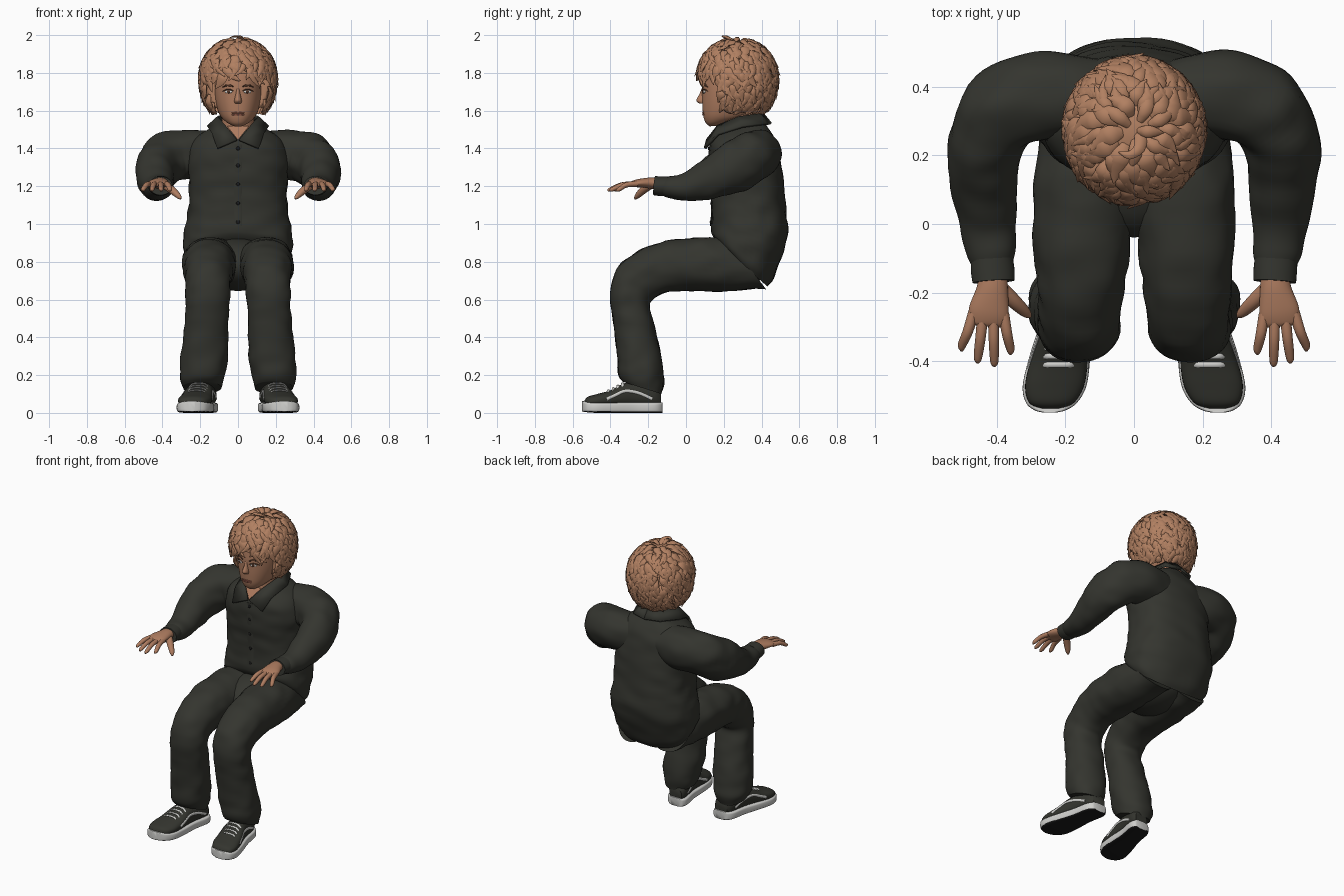
import bpy, bmesh, math, random
from mathutils import Vector as V, Matrix, noise
from mathutils.bvhtree import BVHTree

if "Cube" in bpy.data.objects:
    bpy.data.objects.remove(bpy.data.objects["Cube"])
random.seed(4)

def material(name, *rgb):
    m = bpy.data.materials.new(name)
    m.use_nodes = True
    m.diffuse_color = (*rgb, 1)
    bsdf = next(n for n in m.node_tree.nodes if n.type == 'BSDF_PRINCIPLED')
    bsdf.inputs["Base Color"].default_value = (*rgb, 1)
    return m

CLOTH = material("dark olive cloth", .034, .035, .028)
BLACK = material("black", .01, .01, .01)
SKIN = material("skin", .42, .2, .115)
HAIR = material("copper hair", .44, .215, .12)
WHITE = material("off white", .62, .62, .6)
BROWN = material("dark brown", .08, .035, .02)
LIP = material("lip", .32, .11, .075)

def finish(name, bm, *mats):
    bm.normal_update()
    bmesh.ops.recalc_face_normals(bm, faces=bm.faces[:])
    me = bpy.data.meshes.new(name)
    bm.to_mesh(me)
    bm.free()
    ob = bpy.data.objects.new(name, me)
    bpy.context.collection.objects.link(ob)
    for m in mats:
        me.materials.append(m)
    bpy.ops.object.select_all(action='DESELECT')
    ob.select_set(True)
    bpy.context.view_layer.objects.active = ob
    bpy.ops.object.shade_smooth_by_angle(angle=math.radians(50))
    return ob

def spline(a, b, c, d, t):
    return .5 * (2*b + (c-a)*t + (2*a-5*b+4*c-d)*t*t + (3*b-a-3*c+d)*t**3)

def skin(bm, secs, n=32, steps=6, e=2, wrinkle=0):
    """Smooth closed surface through sections of (centre, half axis u, half axis v)."""
    power = lambda x: math.copysign(abs(x) ** (2 / e), x)
    rings, last = [], len(secs) - 1
    for i in range(last):
        ctrl = [secs[max(0, min(last, i + k))] for k in (-1, 0, 1, 2)]
        for k in range(steps + (i == last - 1)):
            c, u, v = [spline(*[s[j] for s in ctrl], k / steps) for j in range(3)]
            ring = []
            for a in range(n):
                a *= math.tau / n
                off = u * power(math.cos(a)) + v * power(math.sin(a))
                p = c + off
                if wrinkle:
                    p += off * wrinkle * noise.noise(V((p.x * 7, p.y * 13, p.z * 15)))
                ring.append(bm.verts.new(p))
            rings.append(ring)
    for r, s in zip(rings, rings[1:]):
        for k in range(n):
            bm.faces.new((r[k], r[k-1], s[k-1], s[k]))
    bm.faces.new(rings[0])
    bm.faces.new(rings[-1])

def loft(name, secs, mat, **kw):
    bm = bmesh.new()
    skin(bm, secs, **kw)
    return finish(name, bm, mat)

def slices(rows, s=1):
    """Rows of centre x, front y z, back y z, half width."""
    return [(V((s*x, (yf+yb)/2, (zf+zb)/2)), V((0, (yf-yb)/2, (zf-zb)/2)), V((w, 0, 0)))
            for x, yf, zf, yb, zb, w in rows]

def tube(rows, s=1, up=V((0, 0, 1))):
    """Rows of x, y, z, half width across, half height."""
    pts, out = [V((s*r[0], r[1], r[2])) for r in rows], []
    for i, r in enumerate(rows):
        t = (pts[min(i+1, len(pts)-1)] - pts[max(i-1, 0)]).normalized()
        side = t.cross(up).normalized()
        out.append((pts[i], side * r[3], side.cross(t) * r[4]))
    return out

def blob(name, loc, size, mat, turn=0):
    bm = bmesh.new()
    place = Matrix.LocRotScale(V(loc), Matrix.Rotation(turn, 3, 'Z'), V(size))
    bmesh.ops.create_uvsphere(bm, u_segments=20, v_segments=12, radius=1, matrix=place)
    finish(name, bm, mat)

def projector(ob):
    """Find the frontmost y of an object at a given x and z."""
    tree = BVHTree.FromPolygons([v.co for v in ob.data.vertices], [p.vertices for p in ob.data.polygons])
    return lambda x, z: tree.ray_cast(V((x + .0003, -2, z)), V((0, 1, 0)))[0].y

# Shirt body with slanted hem, placket and buttons
chest = projector(loft("shirt_body", slices([
    (0, .17, .90, .43, .67, .26), (0, .14, .94, .47, .73, .285), (0, .135, .98, .535, .92, .285),
    (0, .135, 1.1, .53, 1.08, .262), (0, .13, 1.22, .515, 1.25, .26), (0, .12, 1.35, .485, 1.4, .265),
    (0, .13, 1.43, .455, 1.48, .22), (0, .16, 1.48, .42, 1.53, .14), (0, .18, 1.5, .41, 1.545, .1)]),
    CLOTH, n=56, e=2.4, wrinkle=.04))
loft("button_placket", tube([(0, chest(0, z), z, .022, .004) for z in (1.42, 1.3, 1.2, 1.1, .99)],
                            up=V((0, 1, 0))), CLOTH, n=8)
for z in (1.01, 1.11, 1.21, 1.31, 1.4):
    blob("shirt_button", (0, chest(0, z) - .004, z), (.01, .005, .01), BLACK)

# Neck, open throat and trouser seat
loft("neck", slices([(0, .155, 1.44, .36, 1.5, .08), (0, .17, 1.52, .385, 1.55, .085),
                     (0, .19, 1.62, .38, 1.62, .08)]), SKIN)
bm = bmesh.new()
bm.faces.new([bm.verts.new(p) for p in ((0, .115, 1.445), (.06, .165, 1.52), (-.06, .165, 1.52))])
finish("throat", bm, SKIN)
blob("trouser_seat", (0, .2, .785), (.2, .24, .14), CLOTH)

# Head and nose
face = projector(loft("head", slices([
    (0, .125, 1.517, .17, 1.52, .025), (0, .105, 1.535, .26, 1.545, .062), (0, .092, 1.57, .34, 1.57, .092),
    (0, .087, 1.62, .4, 1.62, .114), (0, .085, 1.68, .43, 1.68, .126), (0, .085, 1.75, .45, 1.75, .13),
    (0, .1, 1.82, .44, 1.82, .13), (0, .16, 1.9, .38, 1.9, .09)]), SKIN, n=48, e=2.2))
loft("nose", slices([(0, .088, 1.73, .12, 1.73, .01), (0, .072, 1.69, .12, 1.69, .013),
                     (0, .055, 1.655, .12, 1.65, .02), (0, .07, 1.638, .12, 1.635, .017)]), SKIN, n=20)
for part, z, r in (("upper_lip", 1.588, .004), ("lower_lip", 1.578, .005)):
    loft(part, tube([(x, face(x, z), z, .005, r * w) for x, w in (
        (-.034, .3), (-.015, 1), (0, .9), (.015, 1), (.034, .3))]), LIP, n=10)

def shoe_x(y):
    """Centre line of a shoe, toes turned out."""
    return .17 + (-.13 - y) * .18

for s, side in ((1, "left"), (-1, "right")):
    # Eyes and brows
    x, y = s * .05, face(s * .05, 1.7)
    blob(side + "_eye", (x, y, 1.7), (.021, .005, .008), WHITE, s * .35)
    blob(side + "_iris", (x, y - .004, 1.7), (.009, .003, .008), BROWN, s * .35)
    for part, z, r in (("_lash", 1.709, .003), ("_brow", 1.731, .005)):
        loft(side + part, tube([(x, face(s*x, z + dz), z + dz, .004, r * w) for x, dz, w in (
            (.024, -.004, .5), (.04, .002, 1), (.06, .003, 1), (.08, -.006, .4))], s), BROWN, n=8)
    # Collar
    bm = bmesh.new()
    inner, outer = [[bm.verts.new((s*x, y, z)) for x, y, z in row] for row in (
        [(.006, .112, 1.445), (.065, .17, 1.52), (.105, .28, 1.565), (.07, .385, 1.58), (0, .405, 1.585)],
        [(.11, .1, 1.4), (.135, .17, 1.475), (.16, .3, 1.515), (.1, .42, 1.53), (0, .45, 1.53)])]
    for k in range(4):
        bm.faces.new((inner[k], inner[k+1], outer[k+1], outer[k]))
    mod = finish(side + "_collar", bm, CLOTH).modifiers.new("thickness", 'SOLIDIFY')
    mod.thickness, mod.offset = .014, 0
    # Sleeve and cuff
    loft(side + "_sleeve", tube([
        (.05, .36, 1.375, .1, .11), (.18, .375, 1.37, .12, .13), (.29, .37, 1.368, .13, .132),
        (.375, .335, 1.35, .125, .135), (.428, .25, 1.295, .112, .135), (.435, .13, 1.24, .1, .108),
        (.425, 0, 1.195, .082, .074), (.415, -.09, 1.195, .07, .057), (.412, -.125, 1.198, .056, .046)], s),
        CLOTH, n=40, wrinkle=.08)
    loft(side + "_cuff", tube([(.414, -.1, 1.2, .062, .051), (.412, -.135, 1.2, .064, .052),
                               (.41, -.168, 1.203, .062, .05)], s), CLOTH, wrinkle=.04)
    # Hand with fingers and thumb
    bm = bmesh.new()
    skin(bm, tube([(.41, -.14, 1.212, .04, .032), (.413, -.19, 1.217, .046, .029), (.423, -.25, 1.216, .058, .022),
                   (.424, -.285, 1.211, .054, .016), (.425, -.298, 1.209, .04, .008)], s), n=24)
    for base, tip, end in ((.38, .36, -.38), (.41, .407, -.415), (.44, .455, -.405), (.468, .502, -.37)):
        skin(bm, tube([(base, -.26, 1.212, .016, .015), ((base+tip)/2, (end-.26)/2, 1.207, .015, .014),
                       (tip, end+.015, 1.183, .012, .011), (tip, end, 1.176, .004, .004)], s), n=12)
    skin(bm, tube([(.395, -.18, 1.21, .022, .02), (.35, -.225, 1.18, .021, .02),
                   (.315, -.258, 1.148, .015, .014), (.303, -.27, 1.133, .005, .005)], s), n=12)
    finish(side + "_hand", bm, SKIN)
    # Bent trouser leg
    loft(side + "_trouser_leg", slices([
        (.13, .22, .92, .42, .66, .13), (.145, .1, .93, .22, .645, .143), (.152, -.08, .912, 0, .645, .142),
        (.155, -.23, .87, -.1, .64, .128), (.158, -.35, .78, -.165, .61, .12), (.16, -.402, .65, -.195, .57, .118),
        (.168, -.385, .48, -.165, .46, .116), (.18, -.365, .3, -.13, .28, .124), (.19, -.355, .2, -.12, .17, .116),
        (.19, -.335, .165, -.13, .1, .1)], s), CLOTH, n=40, e=2.2, wrinkle=.07)
    # Shoe sole, upper, laces and side stripes
    bm = bmesh.new()
    skin(bm, [(V((s*shoe_x(y), y, .028 + lift)), V((w, 0, 0)), V((0, 0, .028))) for y, w, lift in (
        (-.124, .035, 0), (-.132, .055, 0), (-.17, .072, 0), (-.27, .073, 0), (-.38, .088, 0),
        (-.47, .093, 0), (-.52, .075, .003), (-.542, .047, .006), (-.55, .018, .008))], n=40, e=5)
    for f in bm.faces:
        f.material_index = int(f.calc_center_median().z < .009)
    finish(side + "_shoe_sole", bm, WHITE, BLACK)
    loft(side + "_shoe_upper", [(V((s*shoe_x(y), y, (.03+top)/2)), V((w, 0, 0)), V((0, 0, (top-.03)/2)))
         for y, w, top in ((-.132, .045, .12), (-.17, .064, .15), (-.27, .067, .165), (-.33, .074, .155),
                           (-.4, .084, .12), (-.47, .086, .1), (-.52, .066, .085), (-.538, .03, .065))],
         CLOTH, e=2.4)
    for y, z in ((-.335, .155), (-.36, .143), (-.385, .13), (-.41, .118)):
        loft(side + "_shoe_lace", tube([(shoe_x(y) + dx, y, z - drop, .008, .004) for dx, drop in (
            (-.05, .018), (-.028, 0), (.028, 0), (.05, .018))], s), WHITE, n=8)
    for k in (1, -1):
        loft(side + "_shoe_stripe", tube([(shoe_x(y) + k*w, y, z, .004, .008) for y, w, z in (
            (-.42, .085, .072), (-.37, .079, .095), (-.32, .071, .115), (-.25, .066, .105),
            (-.18, .064, .075))], s), WHITE, n=8)

# Hair: a cap pushed behind the face, covered in tapering locks
def scalp(theta, phi, grow=1.0):
    r = math.sin(theta) ** (1 if theta < math.pi / 2 else .55)
    out = V((r * math.cos(phi), r * math.sin(phi), math.cos(theta)))
    return V((0, .272, 1.775)) + out * V((.193, .203, .2)) + out * .2 * (grow - 1)

spots = [scalp(.08 + k * .19, 0, .95) for k in range(14)]
cap = loft("hair_cap", [(V((0, .272, p.z)), V((p.x, 0, 0)), V((0, p.x, 0))) for p in spots], HAIR, n=48, steps=3)
for v in cap.data.vertices:
    if v.co.z < 1.8:
        v.co.y = max(v.co.y, .2)
bm = bmesh.new()
for i in range(430):
    theta, phi = math.acos(1 - 1.72 * (i + .5) / 430), i * 2.4 + random.uniform(-.1, .1)
    length, swirl, curl = random.uniform(.35, .6), random.uniform(-.35, .5), random.uniform(.04, .13)
    start, tip = scalp(theta, phi), scalp(min(theta + length, 2.65), phi + swirl)
    if min(tip.y, start.y) < .17 and tip.z < (1.755 if abs(tip.x) < .1 else 1.7):
        continue
    wide, rows = random.uniform(.017, .03), []
    for t, w, lift in ((0, .5, -.06), (.3, 1, .04), (.65, .8, .05), (1, .06, curl)):
        p = scalp(min(theta + length * t, 2.65), phi + swirl * t * t, 1 + lift)
        rows.append((*p, wide * w, .011 * w))
    skin(bm, tube(rows, up=(start - V((0, .272, 1.775))).normalized()), n=6, steps=2)
skin(bm, tube([(.02, .26, 1.96, .02, .01), (.015, .22, 1.985, .017, .01), (-.015, .2, 1.994, .012, .006),
               (-.045, .21, 1.985, .002, .002)]), n=6, steps=3)
finish("hair_locks", bm, HAIR)
